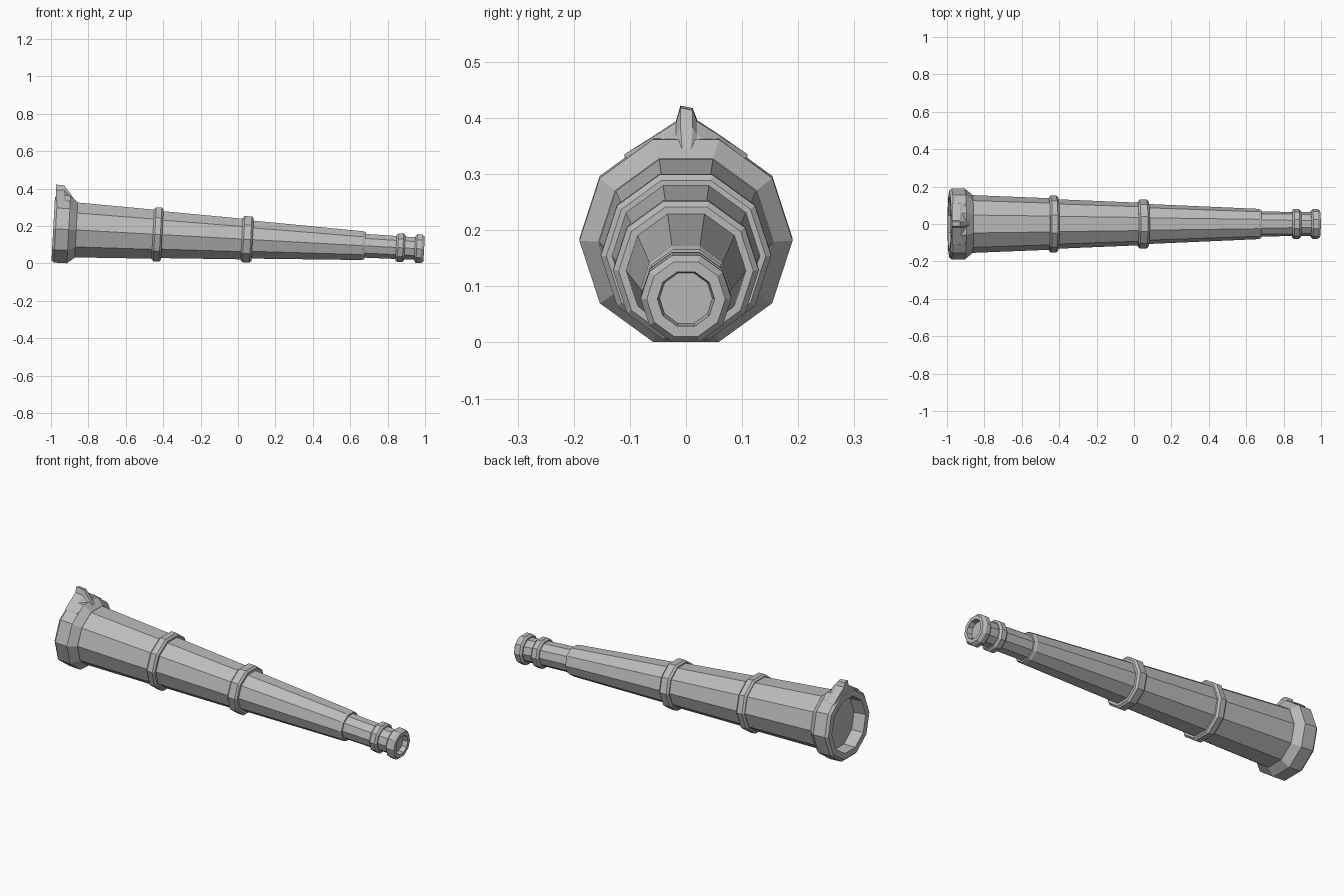
import bpy, bmesh, math
from mathutils import Vector

if "Cube" in bpy.data.objects:
    bpy.data.objects.remove(bpy.data.objects["Cube"])

SIDES = 10
SLOPE = -0.0548            # the tube leans down towards the eyepiece
AXIS = Vector((1, 0, SLOPE)).normalized()
UP = Vector((-AXIS.z, 0, AXIS.x))

metal = bpy.data.materials.new("grey metal")
metal.use_nodes = True
metal.diffuse_color = (0.5, 0.5, 0.5, 1)
metal.node_tree.nodes["Principled BSDF"].inputs["Base Color"].default_value = (0.5, 0.5, 0.5, 1)


def centre(x):
    return Vector((x, 0, 0.186 + SLOPE * (x + 0.99)))


def finish(name, bm):
    bmesh.ops.recalc_face_normals(bm, faces=bm.faces)
    mesh = bpy.data.meshes.new(name)
    bm.to_mesh(mesh)
    bm.free()
    mesh.materials.append(metal)
    obj = bpy.data.objects.new(name, mesh)
    bpy.context.collection.objects.link(obj)
    return obj


def loft(name, rings):
    """Join successive closed rings of points and cap both ends."""
    bm = bmesh.new()
    loops = [[bm.verts.new(p) for p in ring] for ring in rings]
    n = len(loops[0])
    for a, b in zip(loops, loops[1:]):
        for i in range(n):
            j = (i + 1) % n
            bm.faces.new((a[i], a[j], b[j], b[i]))
    bm.faces.new(loops[0])
    bm.faces.new(loops[-1])
    return finish(name, bm)


def lathe(name, profile):
    """Ten-sided turned part from (position along axis, radius) pairs."""
    rings = []
    for x, r in profile:
        ring = []
        for i in range(SIDES):
            a = math.tau * i / SIDES
            ring.append(centre(x) + r * (math.cos(a) * Vector((0, 1, 0)) + math.sin(a) * UP))
        rings.append(ring)
    return loft(name, rings)


def band(name, x0, x1, r, inner, chamfer=0.01):
    return lathe(name, [(x0, inner), (x0, r - chamfer), (x0 + chamfer, r),
                        (x1 - chamfer, r), (x1, r - chamfer), (x1, inner)])


# Objective rim with recessed lens
lathe("objective_rim", [(-0.92, 0.142), (-0.988, 0.146), (-0.988, 0.178), (-0.975, 0.190),
                        (-0.905, 0.190), (-0.865, 0.156), (-0.865, 0.14)])

# Three tapering draw tubes
lathe("large_tube", [(-0.88, 0.155), (-0.43, 0.137)])
lathe("middle_tube", [(-0.43, 0.133), (0.05, 0.113)])
lathe("small_tube", [(0.05, 0.108), (0.665, 0.081), (0.68, 0.075), (0.68, 0.05)])

# Bands over the joints
band("rear_band", -0.455, -0.405, 0.152, 0.12)
band("middle_band", 0.02, 0.078, 0.130, 0.10)

# Eyepiece
lathe("eyepiece_tube", [(0.67, 0.067), (0.96, 0.063)])
band("eyepiece_collar", 0.845, 0.892, 0.080, 0.05)
lathe("eye_cup", [(0.945, 0.05), (0.945, 0.070), (0.955, 0.081), (0.980, 0.081),
                  (0.995, 0.070), (0.995, 0.051), (0.968, 0.047)])

# Pointed crest on top of the rim, sinking in a hollow curve to the tube
outline = [(-0.11, 0), (-0.062, 0.35), (-0.018, 0.68), (-0.010, 1), (0.012, 0.95),
           (0.020, 0.70), (0.060, 0.40), (0.11, 0)]
stations = [(-0.974, 0.335, 0.087, 1), (-0.93, 0.335, 0.083, 1),
            (-0.905, 0.330, 0.055, 1), (-0.868, 0.320, 0.014, 0.6)]
loft("rim_crest", [[(x, y * w, base + h * height) for y, h in outline]
                   for x, base, height, w in stations])
